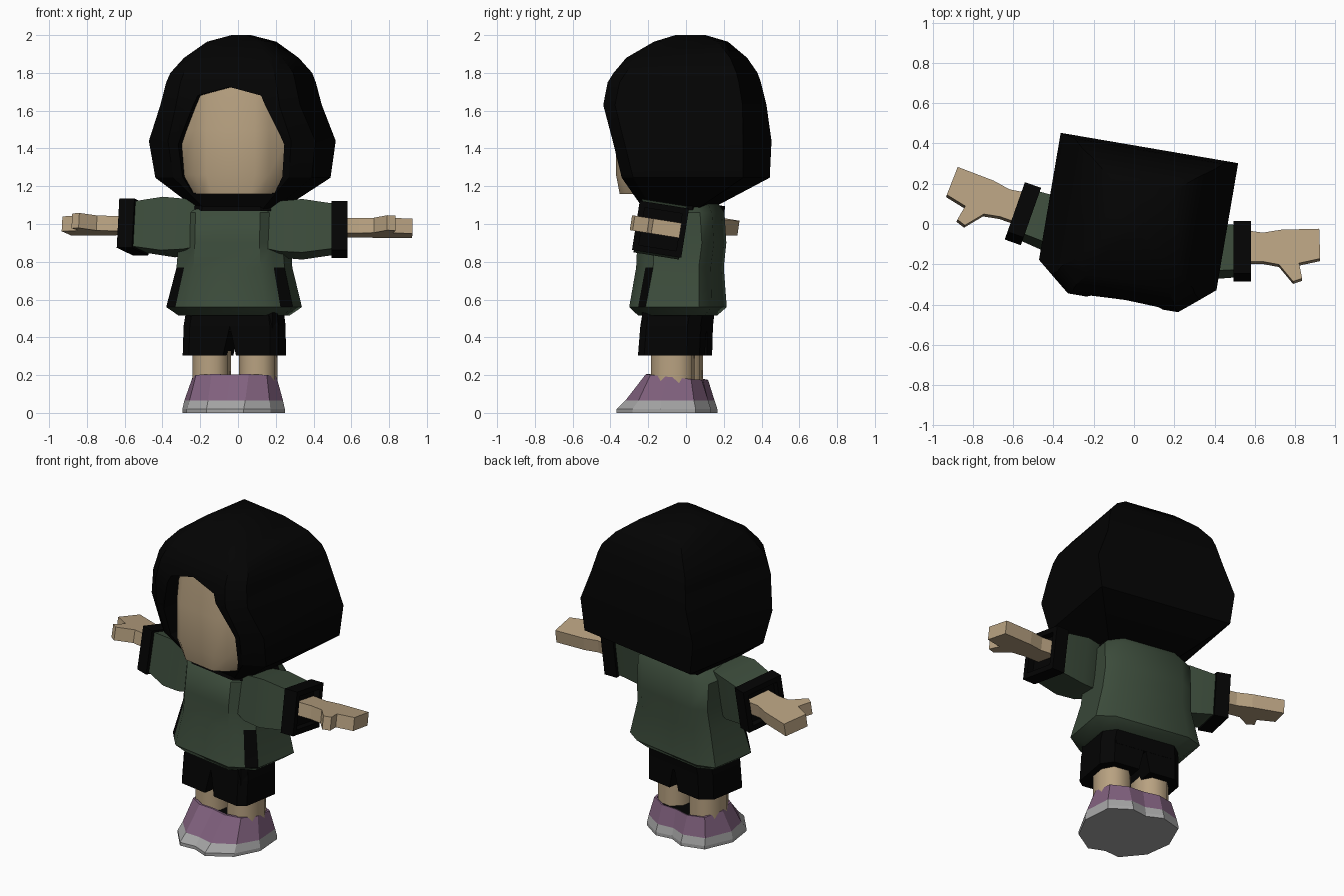
import bpy, bmesh
from math import radians
from mathutils import Matrix, Vector

if "Cube" in bpy.data.objects:
    bpy.data.objects.remove(bpy.data.objects["Cube"])

TURN = Matrix.Rotation(radians(-9.7), 4, 'Z')      # whole figure is turned a little
FLIP = Matrix.Diagonal((-1, 1, 1, 1))
# arms are modelled along +x, rolled, then brought into the body frame
ARM = (TURN.inverted() @ Matrix.Translation((0, -.135, .972))
       @ Matrix.Rotation(radians(-9), 4, 'X'))


def material(name, rgb):
    m = bpy.data.materials.new(name)
    m.diffuse_color = (*rgb, 1)
    m.use_nodes = True
    m.node_tree.nodes["Principled BSDF"].inputs["Base Color"].default_value = m.diffuse_color
    return m


SKIN = material("skin", (.48, .36, .22))
GREEN = material("green", (.045, .072, .044))
BLACK = material("black", (.001, .001, .001))
PURPLE = material("purple", (.22, .12, .21))
SOLE = material("sole_grey", (.38, .38, .38))


def loft(name, rings, mat, xf=Matrix()):
    """Skin a stack of equal-sized rings and cap both ends."""
    bm = bmesh.new()
    rows = [[bm.verts.new(xf @ Vector(p)) for p in r] for r in rings]
    n = len(rows[0])
    for a, b in zip(rows, rows[1:]):
        for i in range(n):
            bm.faces.new((a[i], a[(i + 1) % n], b[(i + 1) % n], b[i]))
    bm.faces.new(rows[0])
    bm.faces.new(rows[-1])
    bmesh.ops.recalc_face_normals(bm, faces=bm.faces)
    me = bpy.data.meshes.new(name)
    bm.to_mesh(me)
    bm.free()
    ob = bpy.data.objects.new(name, me)
    bpy.context.collection.objects.link(ob)
    me.materials.append(mat)
    ob.matrix_world = TURN
    return ob


def smooth(ob, angle):
    bpy.ops.object.select_all(action='DESELECT')
    ob.select_set(True)
    bpy.context.view_layer.objects.active = ob
    bpy.ops.object.shade_smooth_by_angle(angle=radians(angle))


def sym(half):
    """Close a half outline (x >= 0) by mirroring it in x."""
    return half + [(-x, y) for x, y in reversed(half) if x > 1e-6]


def flat(outline, z):
    return [(x, y, z) for x, y in outline]


# Hair: boxy cap with chamfered front corners, tucked in at the neck
hair_rows = [(1.08, .21, -.20, .10), (1.245, .42, -.29, .38), (1.44, .447, -.335, .385),
             (1.63, .375, -.395, .37), (1.75, .347, -.375, .345), (1.80, .33, -.345, .33),
             (1.88, .265, -.285, .285), (1.965, .16, -.15, .2), (2.0, .04, -.05, .1)]
hair = loft("hair", [flat(sym([(w * .74, f), (w, f + .08 * min(1, w / .3)), (w, b)]), z)
                     for z, w, f, b in hair_rows], BLACK, Matrix.Translation((.012, 0, 0)))
smooth(hair, 32)

# Face opening cut in the hair
face_half = [(.22, 1.165), (.268, 1.25), (.285, 1.42), (.265, 1.47), (.17, 1.68), (0, 1.725)]
cutter = loft("face_cutter", [[(x + .02, y, z) for x, z in sym(face_half)]
                              for y in (-.6, -.12)], BLACK)
cutter.hide_render = True
cutter.hide_viewport = True
mod = hair.modifiers.new("face_opening", 'BOOLEAN')
mod.operation = 'DIFFERENCE'
mod.object = cutter

# Head behind the opening: flat face with cheeks swept back
head = loft("head", [flat(sym([(.13 * s, -.35 + d), (.2 * s, -.31 + d), (.3 * s, -.2), (.3 * s, .1)]), z)
                     for z, s, d in ((1.16, .8, .015), (1.26, 1, 0), (1.5, 1, 0), (1.735, 1, .03))],
            SKIN, Matrix.Translation((.02, 0, 0)))
smooth(head, 40)
loft("jaw", [flat([(-.2, -.14), (.2, -.14), (.2, .05), (-.2, .05)], 1.08),
             flat([(-.32, -.2), (.32, -.2), (.32, .0), (-.32, .0)], 1.19)], SKIN)

# Jacket body, flared at the hem, with black side panels at the front
jacket_rows = [(.515, .28, -.23, .13), (.56, .34, -.272, .175), (.77, .29, -.24, .165),
               (.9, .28, -.235, .18), (1.06, .28, -.215, .17), (1.13, .21, -.14, .13)]
jacket = loft("jacket", [flat(sym([(w * .62, f), (w * .83, f + .06), (w, f + .11),
                                   (w, b - .05), (w * .7, b)]), z)
                         for z, w, f, b in jacket_rows], GREEN, Matrix.Translation((-.018, 0, 0)))
jacket.data.materials.append(BLACK)
for p in jacket.data.polygons:
    c = p.center
    if c.z < .7 and c.y < -.12 and abs(c.x + .018) > .26 and abs(p.normal.z) < .8:
        p.material_index = 1
smooth(jacket, 42)

# Collar under the chin
loft("collar", [flat(sym([(.16, -.21), (.25, -.14), (.25, .08), (.16, .15)]), 1.07),
                flat(sym([(.15, -.2), (.23, -.13), (.23, .07), (.14, .13)]), 1.135)], BLACK)

# Shorts waist
loft("shorts_waist", [flat(sym([(.22, -.2), (.24, -.17), (.24, .05), (.18, .11)]), z)
                      for z in (.43, .56)], BLACK)


def arm_box(x, hy, hz):
    return [(x, -hy, -hz), (x, hy, -hz), (x, hy, hz), (x, -hy, hz)]


hand_outline = [(.54, -.06), (.64, -.06), (.72, -.075), (.79, -.16), (.835, -.145), (.82, -.068),
                (.925, -.045), (.92, .105), (.73, .1), (.64, .085), (.54, .1)]

for side, M in (("right", Matrix()), ("left", Matrix.Translation((0, 0, .012)) @ FLIP)):
    A = M @ ARM
    # Sleeve, hollow cuff and mitten-like hand
    sleeve = loft(side + "_sleeve", [arm_box(.1, .05, .10), arm_box(.22, .105, .135),
                                     arm_box(.34, .122, .143), arm_box(.52, .112, .118)], GREEN, A)
    smooth(sleeve, 40)
    loft(side + "_cuff", [arm_box(.495, .132, .132), arm_box(.58, .132, .132),
                          arm_box(.58, .1, .1), arm_box(.54, .1, .1)], BLACK, A)
    loft(side + "_hand", [flat(hand_outline, -.03), flat(hand_outline, .05)], SKIN, A)

    # Shorts leg
    B = FLIP if side == "left" else Matrix()
    loft(side + "_shorts_leg",
         [[(i, f, z), (o - .04, f, z), (o, f + .04, z), (o, b - .06, z), (o - .06, b, z), (i, b, z)]
          for z, i, o, f, b in
          ((.305, .035, .258, -.222, .105), (.46, .0, .255, -.21, .11), (.53, .0, .245, -.2, .12))],
         BLACK, Matrix.Translation((-.008, 0, 0)) @ B)

    # Bare leg, eight-sided
    leg = loft(side + "_leg",
               [[(.125 + x * .095, -.05 + y * .11, z) for x, y in
                 ((-1, -.45), (-.5, -1), (.5, -1), (1, -.45), (1, .45), (.5, 1), (-.5, 1), (-1, .45))]
                for z in (.12, .4)], SKIN, Matrix.Translation((-.008, 0, 0)) @ B)
    smooth(leg, 60)

# Pair of shoes, touching along the middle
sole = sym([(0, -.335), (.1, -.358), (.225, -.25), (.275, -.09), (.23, .09), (.1, .15), (0, .12)])
rim = sym([(0, -.30), (.1, -.31), (.215, -.22), (.265, -.09), (.225, .08), (.1, .135), (0, .11)])
top = sym([(0, -.19), (.1, -.2), (.19, -.16), (.225, -.06), (.2, .06), (.1, .1), (0, .09)])


def slope(outline, z, drop=0, s=1.0):
    return [(x * s - .008, y * s, z - drop * max(0, y + .2)) for x, y in outline]


loft("shoe_soles", [slope(sole, 0), slope(sole, .02), slope(rim, .065)], SOLE)
loft("shoes", [slope(rim, .065), slope(top, .205, .1),
               slope(top, .205, .1, .93), slope(top, .15, 0, .9)], PURPLE)
loft("shoe_lining", [slope(top, .12, 0, .88), slope(top, .16, 0, .88)], BLACK)
